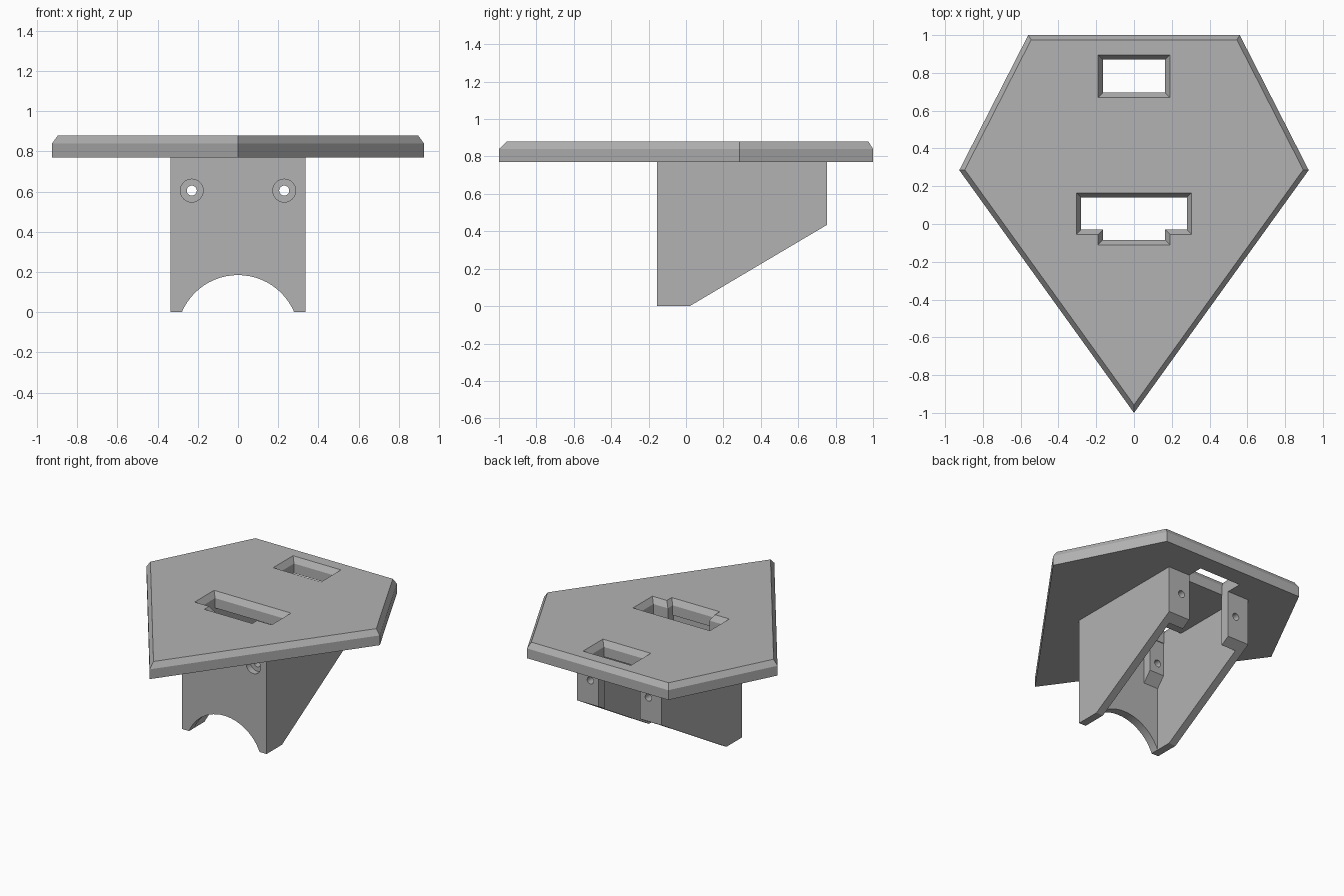
import bpy
import bmesh
import math
from mathutils import Vector, Matrix

cube = bpy.data.objects.get("Cube")
if cube:
    bpy.data.objects.remove(cube, do_unlink=True)

GREY = (0.45, 0.45, 0.45, 1)
mat = bpy.data.materials.new("plain grey")
mat.use_nodes = True
mat.diffuse_color = GREY
mat.node_tree.nodes["Principled BSDF"].inputs["Base Color"].default_value = GREY


def inset(outline, d):
    """Move every edge of a counter-clockwise outline inwards by d."""
    pts = [Vector(p) for p in outline]
    result = []
    for i, p in enumerate(pts):
        a = (p - pts[i - 1]).normalized()
        b = (pts[(i + 1) % len(pts)] - p).normalized()
        na, nb = Vector((-a.y, a.x)), Vector((-b.y, b.x))
        result.append(p + (na + nb) * d / (1 + na.dot(nb)))
    return result


def loft(name, outline, layers, along_x=False):
    """Stack insets of an outline at the given heights; along_x maps (y, z) to x."""
    bm = bmesh.new()
    rings = []
    for d, h in layers:
        ring = inset(outline, d)
        rings.append([bm.verts.new((h, p.x, p.y) if along_x else (p.x, p.y, h))
                      for p in ring])
    n = len(outline)
    for low, high in zip(rings, rings[1:]):
        for i in range(n):
            j = (i + 1) % n
            bm.faces.new((low[i], low[j], high[j], high[i]))
    bm.faces.new(rings[0][::-1])
    bm.faces.new(rings[-1])
    return finish(name, bm)


def rod(name, x, z, radius, y0, y1, sides=32):
    """Cylinder running along y."""
    bm = bmesh.new()
    place = Matrix.Translation((x, (y0 + y1) / 2, z)) @ Matrix.Rotation(math.pi / 2, 4, 'X')
    bmesh.ops.create_cone(bm, cap_ends=True, segments=sides, radius1=radius,
                          radius2=radius, depth=y1 - y0, matrix=place)
    return finish(name, bm)


def finish(name, bm):
    bmesh.ops.recalc_face_normals(bm, faces=bm.faces)
    mesh = bpy.data.meshes.new(name)
    bm.to_mesh(mesh)
    bm.free()
    mesh.materials.append(mat)
    obj = bpy.data.objects.new(name, mesh)
    bpy.context.collection.objects.link(obj)
    return obj


def cut(target, cutters):
    """Subtract each cutter from the target and discard it."""
    bpy.context.view_layer.objects.active = target
    for cutter in cutters:
        cutter.hide_render = True
        mod = target.modifiers.new("cut", 'BOOLEAN')
        mod.operation = 'DIFFERENCE'
        mod.solver = 'EXACT'
        mod.object = cutter
        bpy.ops.object.modifier_apply(modifier=mod.name)
        bpy.data.objects.remove(cutter, do_unlink=True)


def mirrored(half):
    """Complete a right-hand outline with its mirror image."""
    return half + [(-x, y) for x, y in reversed(half)]


BOTTOM, TOP = 0.77, 0.88
RIM, SHOULDER = 0.025, 0.84

# Five-sided top plate with a chamfered upper edge
outline = [(0, -1)] + mirrored([(0.925, 0.285), (0.56, 1)])
plate = loft("top_plate", outline, [(0, BOTTOM), (0, SHOULDER), (RIM, TOP)])

# Chamfered openings through the plate
opening = [(RIM, BOTTOM - 0.1), (RIM, SHOULDER), (0, TOP), (0, TOP + 0.1)]
rear = mirrored([(0.19, 0.67), (0.19, 0.895)])
front = mirrored([(0.19, -0.11), (0.19, -0.055), (0.305, -0.055), (0.305, 0.165)])
cut(plate, [loft("rear_opening", rear, opening),
            loft("front_opening", front, opening)])

# Bracket body, sloping up to the back
side = [(-0.155, 0), (0.02, 0), (0.755, 0.435), (0.755, BOTTOM), (-0.155, BOTTOM)]
bracket = loft("bracket", side, [(0, -0.335), (0, 0.335)], along_x=True)

# Hollow between the walls, leaving screw bosses in the four corners
hollow = [(-0.095, -0.1), (0.69, -0.1), (0.69, 0.9), (-0.035, 0.9),
          (-0.035, 0.53), (-0.095, 0.46)]
channel = [(-0.095, -0.1), (1, -0.1), (1, 0.9), (-0.095, 0.9)]
cutters = [loft("hollow", hollow, [(0, -0.28), (0, 0.28)], along_x=True),
           loft("channel", channel, [(0, -0.165), (0, 0.165)], along_x=True),
           rod("saddle_arc", 0, -0.119, 0.304, -0.3, 0, 64)]

# Screw holes with countersunk front recesses
for x in (-0.23, 0.23):
    cutters.append(rod("screw_hole", x, 0.605, 0.025, -0.3, 1))
    cutters.append(rod("screw_recess", x, 0.605, 0.057, -0.3, -0.11))
cut(bracket, cutters)

# Smooth round cuts, keep the hard edges
for obj in (plate, bracket):
    bpy.ops.object.select_all(action='DESELECT')
    obj.select_set(True)
    bpy.context.view_layer.objects.active = obj
    bpy.ops.object.shade_smooth_by_angle(angle=math.radians(30))
